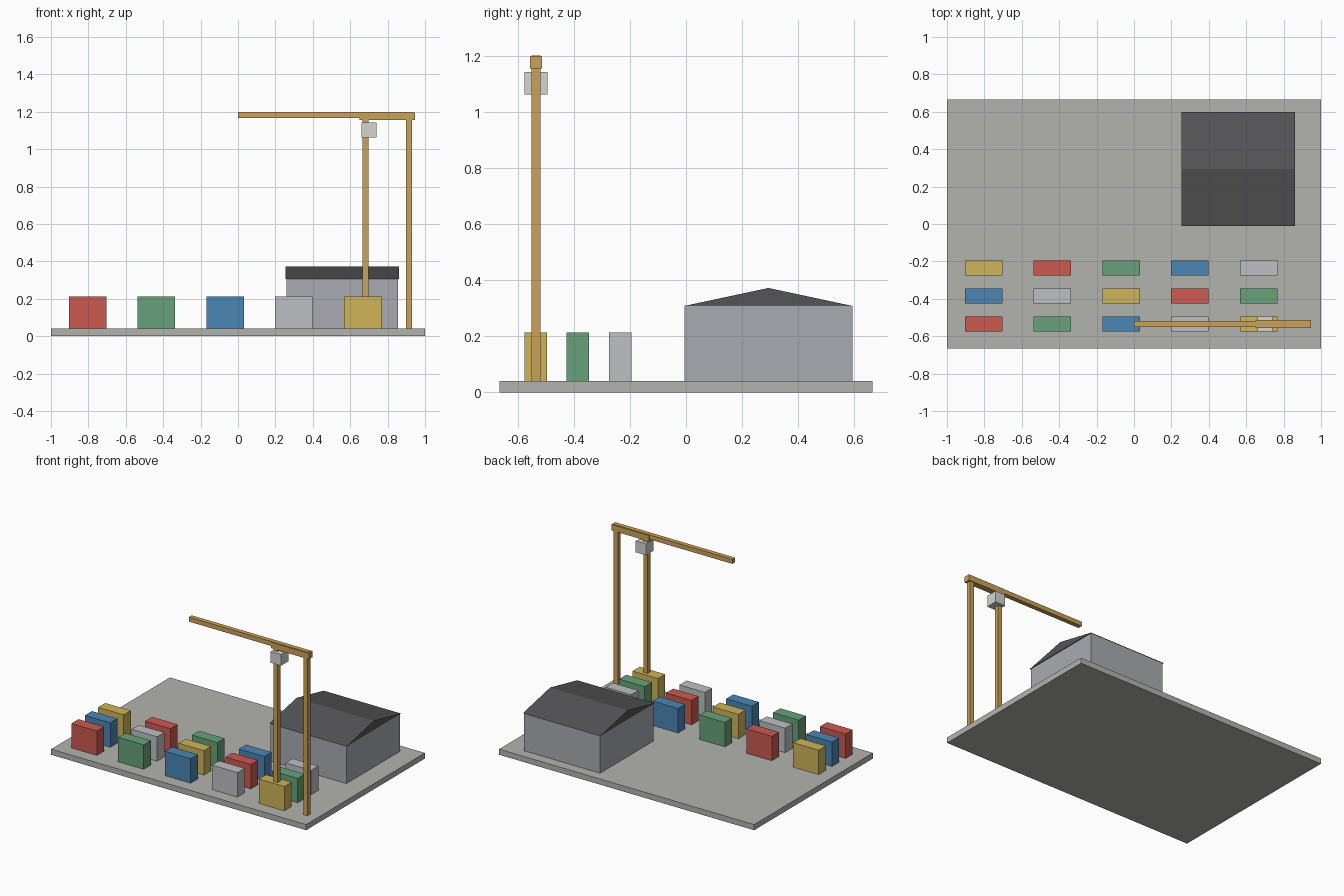
import bpy

if "Cube" in bpy.data.objects:
    bpy.data.objects.remove(bpy.data.objects["Cube"])


def material(name, rgb):
    m = bpy.data.materials.new(name)
    m.diffuse_color = (*rgb, 1)
    m.use_nodes = True
    m.node_tree.nodes["Principled BSDF"].inputs["Base Color"].default_value = m.diffuse_color
    return m


def mesh_object(name, verts, faces, mat=None):
    me = bpy.data.meshes.new(name)
    me.from_pydata(verts, [], faces)
    ob = bpy.data.objects.new(name, me)
    bpy.context.collection.objects.link(ob)
    if mat:
        me.materials.append(mat)
    return ob


def box(name, x, y, z, mat=None):
    """Box spanning the (min, max) pairs x, y and z."""
    verts = [(a, b, c) for c in z for a, b in
             ((x[0], y[0]), (x[1], y[0]), (x[1], y[1]), (x[0], y[1]))]
    faces = [(3, 2, 1, 0), (4, 5, 6, 7)]
    faces += [(i, (i + 1) % 4, (i + 1) % 4 + 4, i + 4) for i in range(4)]
    return mesh_object(name, verts, faces, mat)


def span(centre, size):
    return centre - size / 2, centre + size / 2


red = material("red", (0.60, 0.10, 0.08))
green = material("green", (0.14, 0.36, 0.20))
blue = material("blue", (0.07, 0.24, 0.46))
grey = material("light_grey", (0.52, 0.53, 0.55))
yellow = material("yellow", (0.62, 0.46, 0.10))
crane_paint = material("crane_paint", (0.60, 0.36, 0.10))
concrete = material("concrete", (0.45, 0.45, 0.42))
wall_grey = material("wall_grey", (0.40, 0.41, 0.44))
roof_grey = material("roof_grey", (0.09, 0.09, 0.095))
cab_white = material("cab_white", (0.66, 0.66, 0.63))

GROUND = 0.04

# Yard slab
box("yard_slab", (-1, 1), (-0.665, 0.665), (0, GROUND), concrete)

# Container stacks: three rows of five, colours shifting by two each row
colours = [red, green, blue, grey, yellow]
for j in range(3):
    for i in range(5):
        box(f"container_{j}_{i}", span(-0.804 + 0.3675 * i, 0.2),
            span(-0.535 + 0.15 * j, 0.08), (GROUND, 0.213),
            colours[(i + 2 * j) % 5])

# Warehouse walls and gabled roof
box("warehouse_walls", (0.258, 0.855), (-0.006, 0.593), (GROUND, 0.307), wall_grey)
gable = [(-0.011, 0.307), (0.598, 0.307), (0.2935, 0.372)]
mesh_object("warehouse_roof",
            [(x, y, z) for x in (0.253, 0.86) for y, z in gable],
            [(0, 2, 1), (3, 4, 5), (0, 1, 4, 3), (1, 2, 5, 4), (2, 0, 3, 5)],
            roof_grey)

# Crane: two legs, top beam, long boom and hanging cab
CRANE_Y = -0.535
for name, x in (("inner_leg", 0.681), ("outer_leg", 0.914)):
    box("crane_" + name, span(x, 0.032), span(CRANE_Y, 0.032),
        (GROUND, 1.165), crane_paint)
box("crane_top_beam", (0.65, 0.945), span(CRANE_Y, 0.043), (1.155, 1.197), crane_paint)
box("crane_boom", (0, 0.935), span(CRANE_Y, 0.032), (1.168, 1.2), crane_paint)
box("crane_cab", span(0.7, 0.08), span(CRANE_Y, 0.082), (1.062, 1.142), cab_white)
